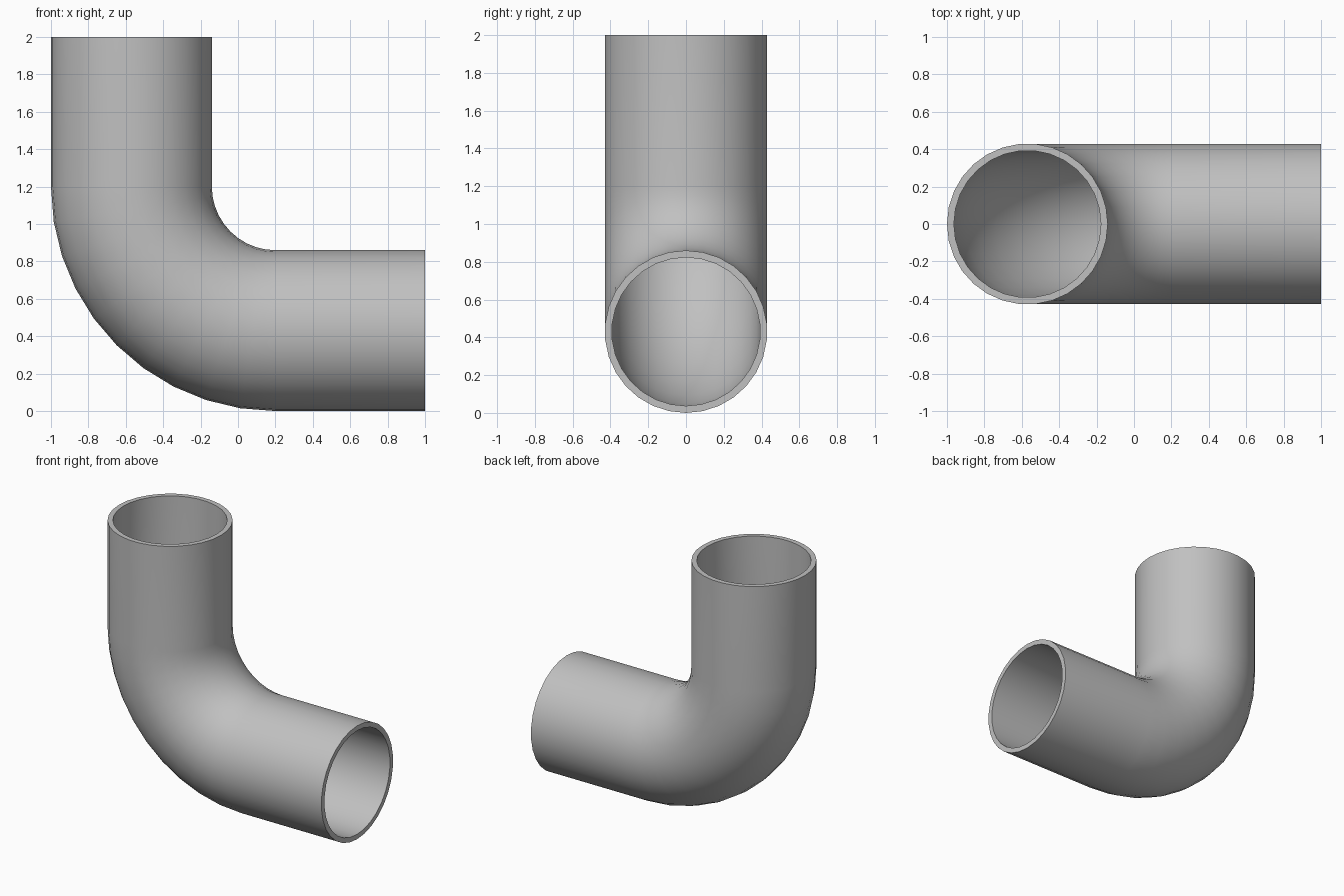
import bpy, bmesh, math
from mathutils import Vector

cube = bpy.data.objects.get("Cube")
if cube:
    bpy.data.objects.remove(cube, do_unlink=True)

OUTER, INNER = 0.43, 0.393
SIDES, BEND_STEPS = 30, 10
BEND = 0.77                      # radius of the bend's centre line
CENTRE = Vector((0.2, 0, 1.2))   # centre of the bend

# Plain grey material
grey = bpy.data.materials.new("pipe_grey")
grey.use_nodes = True
colour = (0.53, 0.53, 0.53, 1)
grey.diffuse_color = colour
grey.node_tree.nodes["Principled BSDF"].inputs["Base Color"].default_value = colour

# Centre line stations: position and the direction pointing away from the bend centre
stations = [(Vector((CENTRE.x - BEND, 0, 2)), Vector((-1, 0, 0)))]
for i in range(BEND_STEPS + 1):
    a = math.pi / 2 * i / BEND_STEPS
    out = Vector((-math.cos(a), 0, -math.sin(a)))
    stations.append((CENTRE + out * BEND, out))
stations.append((Vector((1, 0, CENTRE.z - BEND)), Vector((0, 0, -1))))

bm = bmesh.new()


def ring(pos, out, radius):
    side = Vector((0, 1, 0))
    angles = [math.tau * k / SIDES for k in range(SIDES)]
    return [bm.verts.new(pos + (out * math.cos(t) + side * math.sin(t)) * radius)
            for t in angles]


def bridge(a, b):
    for k in range(SIDES):
        n = (k + 1) % SIDES
        bm.faces.new((a[k], a[n], b[n], b[k]))


# Outer wall down the pipe, then inner wall back up, closed by the two end rims
loops = [ring(p, o, OUTER) for p, o in stations]
loops += [ring(p, o, INNER) for p, o in reversed(stations)]
for a, b in zip(loops, loops[1:] + loops[:1]):
    bridge(a, b)
bmesh.ops.recalc_face_normals(bm, faces=bm.faces)

mesh = bpy.data.meshes.new("elbow_pipe")
bm.to_mesh(mesh)
bm.free()
mesh.materials.append(grey)
pipe = bpy.data.objects.new("elbow_pipe", mesh)
bpy.context.collection.objects.link(pipe)

# Smooth walls with crisp rims
bpy.ops.object.select_all(action="DESELECT")
pipe.select_set(True)
bpy.context.view_layer.objects.active = pipe
bpy.ops.object.shade_smooth_by_angle(angle=math.radians(35))
